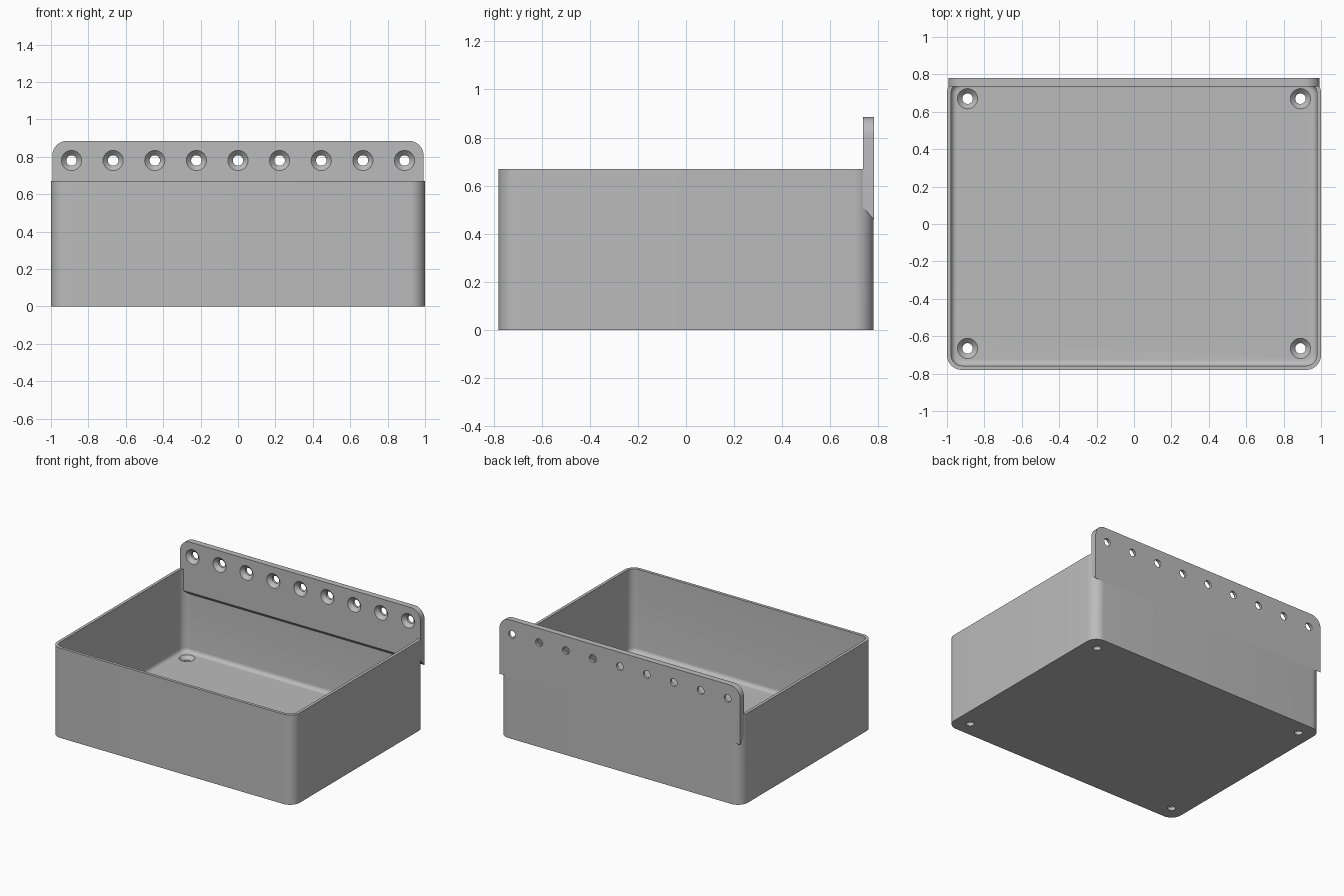
import bpy, bmesh
from math import sin, cos, pi
from mathutils import Matrix, Vector

cube = bpy.data.objects.get("Cube")
if cube:
    bpy.data.objects.remove(cube, do_unlink=True)

HALF_X, HALF_Y, HEIGHT = 1.0, 0.78, 0.67
WALL, FLOOR, CORNER, FILLET = 0.022, 0.05, 0.08, 0.03
PLATE_FRONT, PLATE_BACK, PLATE_TOP = 0.735, 0.7805, 0.885

grey = bpy.data.materials.new("grey plastic")
grey.use_nodes = True
grey.diffuse_color = (0.5, 0.5, 0.5, 1)
grey.node_tree.nodes["Principled BSDF"].inputs["Base Color"].default_value = (0.5, 0.5, 0.5, 1)


def loft(name, loops, matrix=Matrix()):
    """Closed solid skinned through equal-length loops."""
    bm = bmesh.new()
    rings = [[bm.verts.new(matrix @ Vector(p)) for p in loop] for loop in loops]
    n = len(rings[0])
    for a, b in zip(rings, rings[1:]):
        for i in range(n):
            j = (i + 1) % n
            bm.faces.new((a[i], a[j], b[j], b[i]))
    bm.faces.new(rings[0][::-1])
    bm.faces.new(rings[-1])
    bmesh.ops.recalc_face_normals(bm, faces=bm.faces)
    mesh = bpy.data.meshes.new(name)
    bm.to_mesh(mesh)
    bm.free()
    mesh.materials.append(grey)
    obj = bpy.data.objects.new(name, mesh)
    bpy.context.scene.collection.objects.link(obj)
    return obj


def rounded_rect(inset, z, steps=10):
    r = CORNER - inset
    cx, cy = HALF_X - CORNER, HALF_Y - CORNER
    loop = []
    for k, (sx, sy) in enumerate([(1, 1), (-1, 1), (-1, -1), (1, -1)]):
        for i in range(steps + 1):
            a = (k + i / steps) * pi / 2
            loop.append((sx * cx + r * cos(a), sy * cy + r * sin(a), z))
    return loop


def plate_outline(y, bottom, half=0.993, steps=10):
    loop = [(-half, y, bottom), (half, y, bottom)]
    for k, side in enumerate((1, -1)):
        for i in range(steps + 1):
            a = (k + i / steps) * pi / 2
            loop.append((side * (half - CORNER) + CORNER * cos(a), y,
                         PLATE_TOP - CORNER + CORNER * sin(a)))
    return loop


def countersink(matrix, sides=32):
    """Screw hole cutter: straight bore opening into a cone at local z = 0."""
    profile = [(0.028, -0.12), (0.028, -0.026), (0.054, 0), (0.054, 0.04)]
    loops = [[(r * cos(2 * pi * i / sides), r * sin(2 * pi * i / sides), z)
              for i in range(sides)] for r, z in profile]
    return loft("hole_cutter", loops, matrix)


def apply_boolean(target, tool, operation):
    tool.hide_render = True
    mod = target.modifiers.new("cut", 'BOOLEAN')
    mod.operation, mod.object, mod.solver = operation, tool, 'EXACT'
    bpy.context.view_layer.objects.active = target
    bpy.ops.object.modifier_apply(modifier=mod.name)
    bpy.data.objects.remove(tool, do_unlink=True)


# Open tray with a filleted inside floor edge
rings = [rounded_rect(0, 0), rounded_rect(0, HEIGHT), rounded_rect(WALL, HEIGHT)]
for i in range(7):
    a = i / 6 * pi / 2
    rings.append(rounded_rect(WALL + FILLET * (1 - cos(a)), FLOOR + FILLET * (1 - sin(a))))
tray = loft("wall_mounted_tray", rings)

# Mounting plate with sloped underside, merged into the back wall
plate = loft("mounting_plate", [plate_outline(PLATE_FRONT, 0.51),
                                plate_outline(PLATE_BACK, 0.46)])
apply_boolean(tray, plate, 'UNION')

# Row of screw holes in the plate
for i in range(9):
    at = Matrix.Translation((-0.89 + i * 0.2225, PLATE_FRONT, 0.78))
    apply_boolean(tray, countersink(at @ Matrix.Rotation(pi / 2, 4, 'X')), 'DIFFERENCE')

# Screw holes in the floor corners
for x in (-0.89, 0.89):
    for y in (-0.665, 0.67):
        apply_boolean(tray, countersink(Matrix.Translation((x, y, FLOOR))), 'DIFFERENCE')

# Smooth rounded corners, sharp edges kept
bpy.ops.object.select_all(action='DESELECT')
tray.select_set(True)
bpy.context.view_layer.objects.active = tray
bpy.ops.object.shade_smooth_by_angle(angle=pi / 6)
